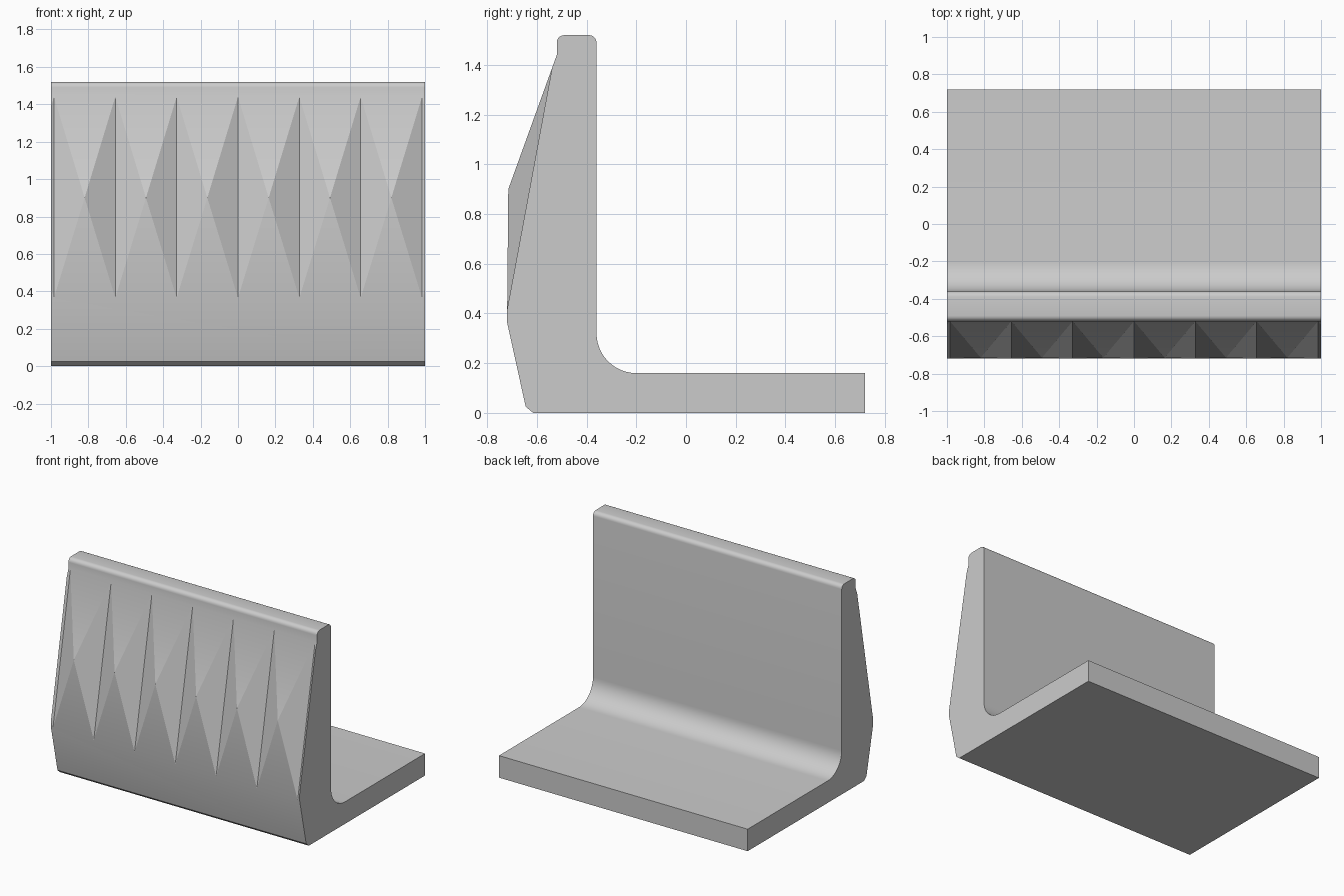
import bpy
import bmesh
from math import cos, sin, pi
from mathutils import Vector

if "Cube" in bpy.data.objects:
    bpy.data.objects.remove(bpy.data.objects["Cube"], do_unlink=True)

# Concrete material
concrete = bpy.data.materials.new("concrete grey")
concrete.use_nodes = True
GREY = (0.6, 0.6, 0.6, 1)
concrete.diffuse_color = GREY
concrete.node_tree.nodes["Principled BSDF"].inputs["Base Color"].default_value = GREY

PITCH = 0.328       # spacing of the grooves
TILES = 8           # the outer tiles are trimmed by the end faces


def arc(cy, cz, r, start, end, steps):
    angles = [start + (end - start) * i / steps for i in range(steps + 1)]
    return [(cy + r * cos(a), cz + r * sin(a)) for a in angles]


# Side profile from groove top, over the back and foot, to groove bottom
profile = [(-0.52, 1.44)]
profile += arc(-0.49, 1.49, 0.03, pi, pi / 2, 5)          # front top edge
profile += arc(-0.39, 1.49, 0.03, pi / 2, 0, 5)           # back top edge
profile += arc(-0.20, 0.32, 0.16, pi, 1.5 * pi, 12)       # inner fillet
profile += [(0.72, 0.16), (0.72, 0), (-0.615, 0), (-0.645, 0.025), (-0.72, 0.365)]

bm = bmesh.new()
rows = []
for i in range(TILES + 1):
    x = (i - TILES / 2) * PITCH
    rows.append([bm.verts.new((x, y, z)) for y, z in profile])

for a, b in zip(rows, rows[1:]):
    # Body strips
    for j in range(len(profile) - 1):
        bm.faces.new((a[j], b[j], b[j + 1], a[j + 1]))
    # Faceted front: a shallow pyramid between two grooves
    apex = bm.verts.new(((a[0].co.x + b[0].co.x) / 2, -0.715, 0.9))
    ring = [a[0], a[-1], b[-1], b[0]]
    for k in range(4):
        bm.faces.new((ring[k], ring[(k + 1) % 4], apex))

# Trim both ends and close them
for side in (-1, 1):
    cut = bmesh.ops.bisect_plane(
        bm, geom=bm.verts[:] + bm.edges[:] + bm.faces[:],
        plane_co=(side, 0, 0), plane_no=Vector((side, 0, 0)), clear_outer=True)
    edges = [e for e in cut["geom_cut"] if isinstance(e, bmesh.types.BMEdge)]
    bmesh.ops.contextual_create(bm, geom=edges)

# Merge the flat strips back into whole panels
bmesh.ops.dissolve_limit(bm, angle_limit=0.01, verts=bm.verts[:], edges=bm.edges[:])
bmesh.ops.recalc_face_normals(bm, faces=bm.faces[:])

mesh = bpy.data.meshes.new("retaining_wall")
bm.to_mesh(mesh)
bm.free()
mesh.materials.append(concrete)
wall = bpy.data.objects.new("retaining_wall", mesh)
bpy.context.collection.objects.link(wall)
bpy.context.view_layer.objects.active = wall
wall.select_set(True)
bpy.ops.object.shade_smooth_by_angle(angle=pi / 6)
